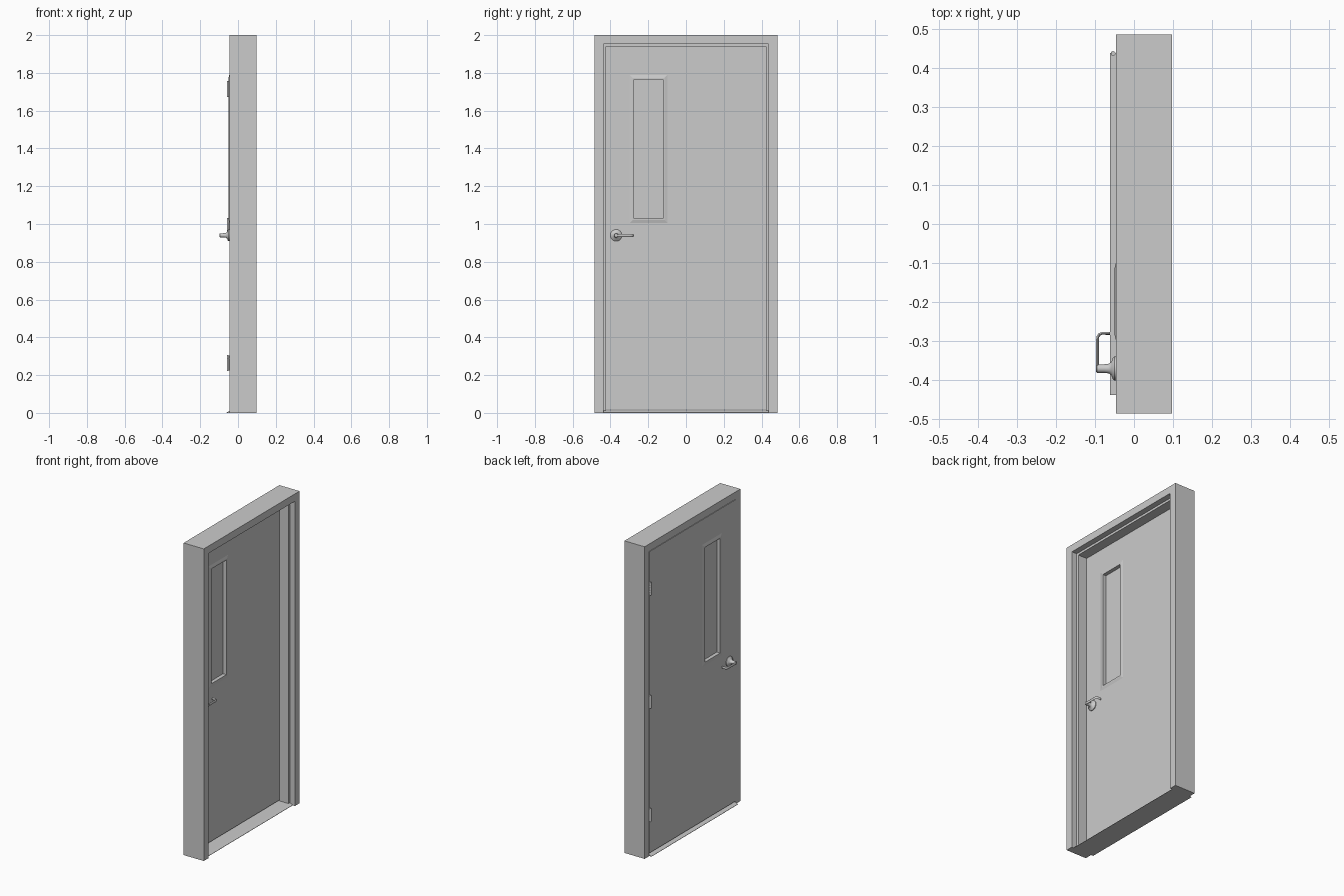
import bpy, bmesh, math

if "Cube" in bpy.data.objects:
    bpy.data.objects.remove(bpy.data.objects["Cube"])

FRONT, BACK = -0.046, 0.097          # frame depth in x
LEAF_IN = -0.001                     # inner door face
MID = (FRONT + LEAF_IN) / 2
HALF = (LEAF_IN - FRONT) / 2


def finish(name, bm, smooth=False):
    bmesh.ops.recalc_face_normals(bm, faces=bm.faces)
    me = bpy.data.meshes.new(name)
    bm.to_mesh(me)
    bm.free()
    ob = bpy.data.objects.new(name, me)
    bpy.context.collection.objects.link(ob)
    if smooth:
        bpy.ops.object.select_all(action='DESELECT')
        ob.select_set(True)
        bpy.context.view_layer.objects.active = ob
        bpy.ops.object.shade_smooth_by_angle(angle=math.radians(35))
    return ob


def skin(bm, rings, caps=False, close=False):
    """Bridge closed rings of points with quads."""
    vs = [[bm.verts.new(p) for p in r] for r in rings]
    pairs = list(zip(vs, vs[1:])) + ([(vs[-1], vs[0])] if close else [])
    for a, b in pairs:
        n = len(a)
        for i in range(n):
            j = (i + 1) % n
            bm.faces.new((a[i], a[j], b[j], b[i]))
    if caps:
        bm.faces.new(vs[0])
        bm.faces.new(vs[-1])


def rect(x, y0, y1, z0, z1):
    return [(x, y0, z0), (x, y1, z0), (x, y1, z1), (x, y0, z1)]


def box(bm, x0, x1, y0, y1, z0, z1):
    skin(bm, [rect(x0, y0, y1, z0, z1), rect(x1, y0, y1, z0, z1)], caps=True)


# Door frame: rebated profile (inset, x) mitred up, over and down
F, S = 0.047, 0.0615
prof = [(0, FRONT), (F, FRONT), (F, LEAF_IN), (S, LEAF_IN),
        (S, 0.061), (F, 0.061), (F, BACK), (0, BACK)]
bm = bmesh.new()
stations = [(-1, 0), (-1, 1), (1, 1), (1, 0)]
skin(bm, [[(x, s * (0.485 - o), (2 - o) * t) for o, x in prof]
          for s, t in stations], caps=True)
finish("door_frame", bm)

# Door leaf with a window opening
outer = (-0.435, 0.435, 0.018, 1.95)
win = (-0.282, -0.114, 1.022, 1.773)


def grow(r, d):
    return (r[0] - d, r[1] + d, r[2] - d, r[3] + d)


hole = grow(win, 0.016)
bm = bmesh.new()
skin(bm, [rect(FRONT, *outer), rect(FRONT, *hole),
          rect(LEAF_IN, *hole), rect(LEAF_IN, *outer)], close=True)
finish("door_leaf", bm)

# Window trim: low sloped flange on both faces, lining the opening
steps = [(0.016, 0), (0, 0.004), (-0.008, 0.004)]
bm = bmesh.new()
skin(bm, [rect(MID - HALF - h, *grow(win, d)) for d, h in steps] +
         [rect(MID + HALF + h, *grow(win, d)) for d, h in reversed(steps)])
finish("window_trim", bm)

# Glass pane
bm = bmesh.new()
box(bm, MID - 0.003, MID + 0.003, *grow(win, -0.008))
finish("window_glass", bm)

# Threshold: ramped profile, notched around the door stops
bm = bmesh.new()
jamb, stop = 0.485 - F, 0.485 - S
ramp = [(-0.0615, 0), (-0.0615, 0.002), (-0.042, 0.0115),
        (0.062, 0.0115), (0.082, 0.002), (0.082, 0)]
skin(bm, [[(x, y, z) for x, z in ramp] for y in (-stop, stop)], caps=True)
for s in (-1, 1):
    end = ramp[:3] + [(LEAF_IN, 0.0115), (LEAF_IN, 0)]
    skin(bm, [[(x, s * y, z) for x, z in end] for y in (stop, jamb)], caps=True)
    end = [(0.061, 0), (0.061, 0.0115)] + ramp[3:]
    skin(bm, [[(x, s * y, z) for x, z in end] for y in (stop, jamb)], caps=True)
finish("threshold", bm)

# Hinges: five knuckles, pin tips and leaves in the gap
for i, z0 in enumerate((0.225, 0.95, 1.675)):
    bm = bmesh.new()

    def circle(r, z):
        return [(-0.0535 + r * math.cos(a * math.tau / 16),
                 0.4365 + r * math.sin(a * math.tau / 16), z) for a in range(16)]

    for k in range(5):
        skin(bm, [circle(0.006, z0 + k * 0.016 + 0.0003),
                  circle(0.006, z0 + k * 0.016 + 0.0157)], caps=True)
    skin(bm, [circle(0.004, z0 - 0.002), circle(0.004, z0 + 0.082)], caps=True)
    box(bm, -0.0535, -0.008, 0.4352, 0.4378, z0, z0 + 0.08)
    finish("hinge_%d" % (i + 1), bm, smooth=True)

# Lever handles, one on each face
HY, HZ, N = -0.37, 0.94, 32
lathe = [(0.031, 0), (0.031, 0.004), (0.028, 0.008), (0.017, 0.012),
         (0.0125, 0.018), (0.011, 0.03), (0.011, 0.049), (0.009, 0.051)]
path = [(0.0475, -0.372), (0.0475, -0.298), (0.0465, -0.289),
        (0.043, -0.283), (0.036, -0.280), (0.016, -0.280)]
for s, name in ((-1, "outside_handle"), (1, "inside_handle")):
    bm = bmesh.new()

    def fx(d):
        return MID + s * (HALF + d)

    skin(bm, [[(fx(d), HY + r * math.cos(a * math.tau / N),
                HZ + r * math.sin(a * math.tau / N)) for a in range(N)]
              for r, d in lathe], caps=True)
    rings = []
    for i, (d, y) in enumerate(path):
        a, b = path[max(i - 1, 0)], path[min(i + 1, len(path) - 1)]
        td, ty = b[0] - a[0], b[1] - a[1]
        ln = math.hypot(td, ty)
        nd, ny = ty / ln, -td / ln
        rings.append([(fx(d + nd * u), y + ny * u, HZ + v) for u, v in
                      [(0.0035 * math.cos(k * math.tau / 16),
                        0.008 * math.sin(k * math.tau / 16)) for k in range(16)]])
    skin(bm, rings, caps=True)
    finish(name, bm, smooth=True)
